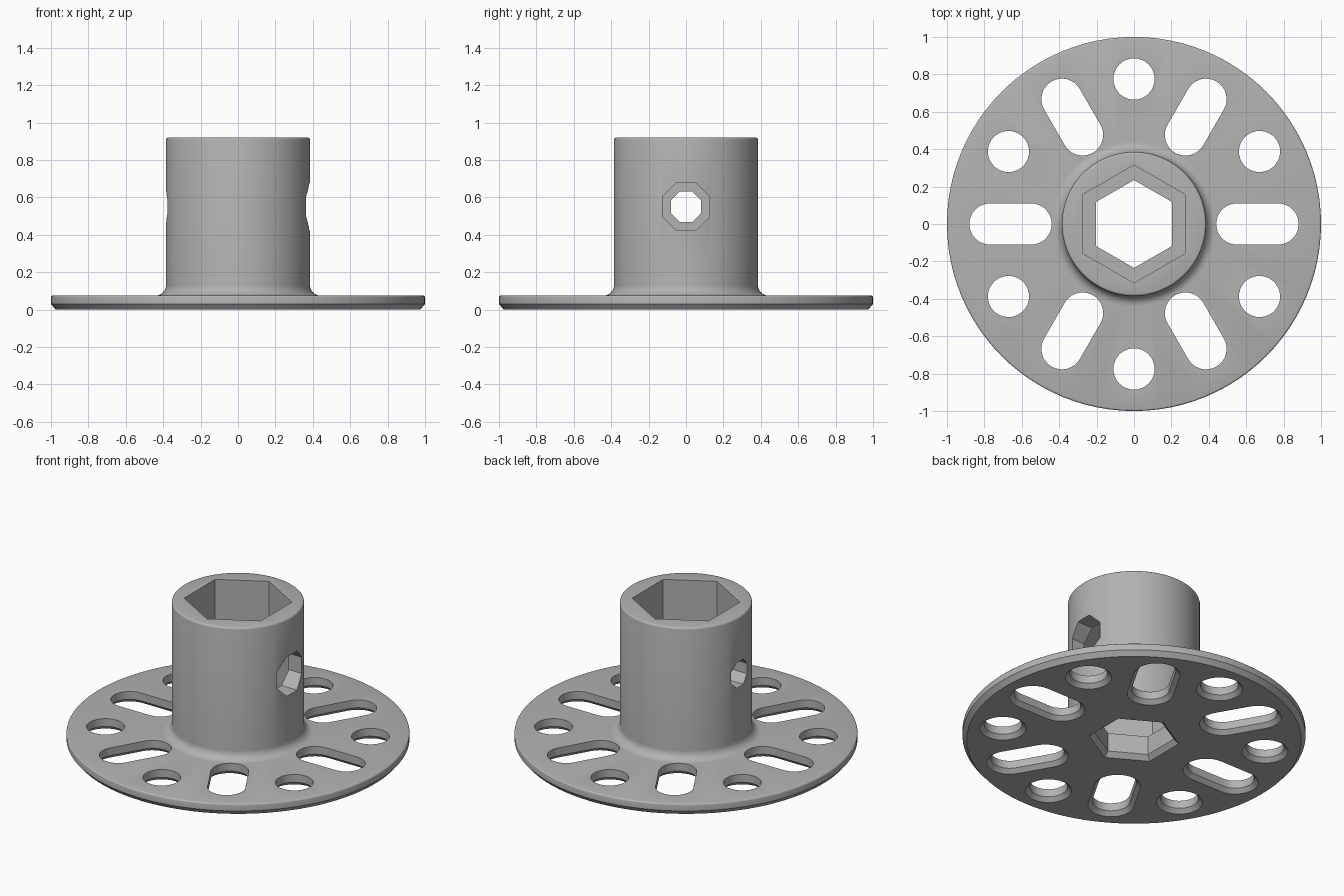
import bpy, bmesh
from math import sin, cos, pi, radians
from mathutils import Matrix, Vector

cube = bpy.data.objects.get("Cube")
if cube:
    bpy.data.objects.remove(cube, do_unlink=True)

PLATE_TOP, BARREL_TOP = 0.075, 0.92
BARREL_R, FILLET = 0.385, 0.055

grey = bpy.data.materials.new("plain grey")
grey.use_nodes = True
colour = (0.45, 0.45, 0.45, 1)
grey.diffuse_color = colour
grey.node_tree.nodes["Principled BSDF"].inputs["Base Color"].default_value = colour


def new_object(name, bm):
    bmesh.ops.recalc_face_normals(bm, faces=bm.faces)
    mesh = bpy.data.meshes.new(name)
    bm.to_mesh(mesh)
    bm.free()
    mesh.materials.append(grey)
    obj = bpy.data.objects.new(name, mesh)
    bpy.context.collection.objects.link(obj)
    return obj


def loft(bm, loops, matrix=Matrix()):
    """Skin a stack of equal-length loops and cap both ends."""
    rings = [[bm.verts.new(matrix @ Vector(p)) for p in loop] for loop in loops]
    n = len(rings[0])
    for a, b in zip(rings, rings[1:]):
        for i in range(n):
            j = (i + 1) % n
            bm.faces.new((a[i], a[j], b[j], b[i]))
    bm.faces.new(rings[0][::-1])
    bm.faces.new(rings[-1])


def polygon(sides, r, z, turn=0.0):
    return [(r * cos(turn + 2 * pi * i / sides), r * sin(turn + 2 * pi * i / sides), z)
            for i in range(sides)]


def stadium(x0, x1, r, z, steps=16):
    """Rounded slot outline along x; a circle when x0 equals x1."""
    right = [-pi / 2 + pi * i / steps for i in range(steps + 1)]
    e = 0.0005
    return ([(x1 + e + r * cos(a), r * sin(a), z) for a in right] +
            [(x0 - e - r * cos(a), -r * sin(a), z) for a in right])


def arc(cx, cz, r, start, end, steps):
    return [(cx + r * cos(radians(start + (end - start) * i / steps)),
             cz + r * sin(radians(start + (end - start) * i / steps)))
            for i in range(steps + 1)]


# Flange and barrel as one turned profile
profile = [(0.975, 0), (1, 0.03)]
profile += arc(0.99, PLATE_TOP - 0.01, 0.01, 0, 90, 3)
profile += arc(BARREL_R + FILLET, PLATE_TOP + FILLET, FILLET, 270, 180, 8)
profile += arc(BARREL_R - 0.012, BARREL_TOP - 0.012, 0.012, 0, 90, 3)
bm = bmesh.new()
loft(bm, [polygon(96, r, z) for r, z in profile])
hub = new_object("flanged_hub", bm)

# Six slots alternating with six round holes, countersunk underneath
bm = bmesh.new()
levels = [(0.155, -0.02), (0.13, 0.005), (0.11, 0.025), (0.11, 0.2)]
for k in range(12):
    x0, x1 = (0.55, 0.77) if k % 2 == 0 else (0.775, 0.775)
    loft(bm, [stadium(x0, x1, r, z) for r, z in levels],
         Matrix.Rotation(k * pi / 6, 4, "Z"))
flange_cutter = new_object("flange_hole_cutter", bm)

# Stepped hexagonal bore with a chamfered lower mouth
bm = bmesh.new()
bore = [(0.285, -0.02), (0.235, 0.03), (0.235, 0.15), (0.315, 0.15), (0.315, 1)]
loft(bm, [polygon(6, r, z, pi / 2) for r, z in bore])
bore_cutter = new_object("hex_bore_cutter", bm)

# Octagonal cross holes, wide on the left and narrow on the right
bm = bmesh.new()
for side, flat in ((1, 0.126), (-1, 0.081)):
    r = flat / cos(pi / 8)
    loft(bm, [polygon(8, r, z, pi / 8) for z in (0.1, 0.5)],
         Matrix.Translation((0, 0, 0.55)) @ Matrix.Rotation(side * pi / 2, 4, "Y"))
cross_cutter = new_object("cross_hole_cutter", bm)

# Cut everything and keep the result
cutters = [flange_cutter, bore_cutter, cross_cutter]
for cutter in cutters:
    cutter.hide_render = True
    mod = hub.modifiers.new(cutter.name, "BOOLEAN")
    mod.operation = "DIFFERENCE"
    mod.solver = "EXACT"
    mod.object = cutter
bpy.context.view_layer.update()
cut = bpy.data.meshes.new_from_object(hub.evaluated_get(bpy.context.evaluated_depsgraph_get()))
hub.modifiers.clear()
hub.data = cut
for cutter in cutters:
    bpy.data.objects.remove(cutter, do_unlink=True)

bpy.ops.object.select_all(action="DESELECT")
hub.select_set(True)
bpy.context.view_layer.objects.active = hub
bpy.ops.object.shade_smooth_by_angle(angle=radians(32))
